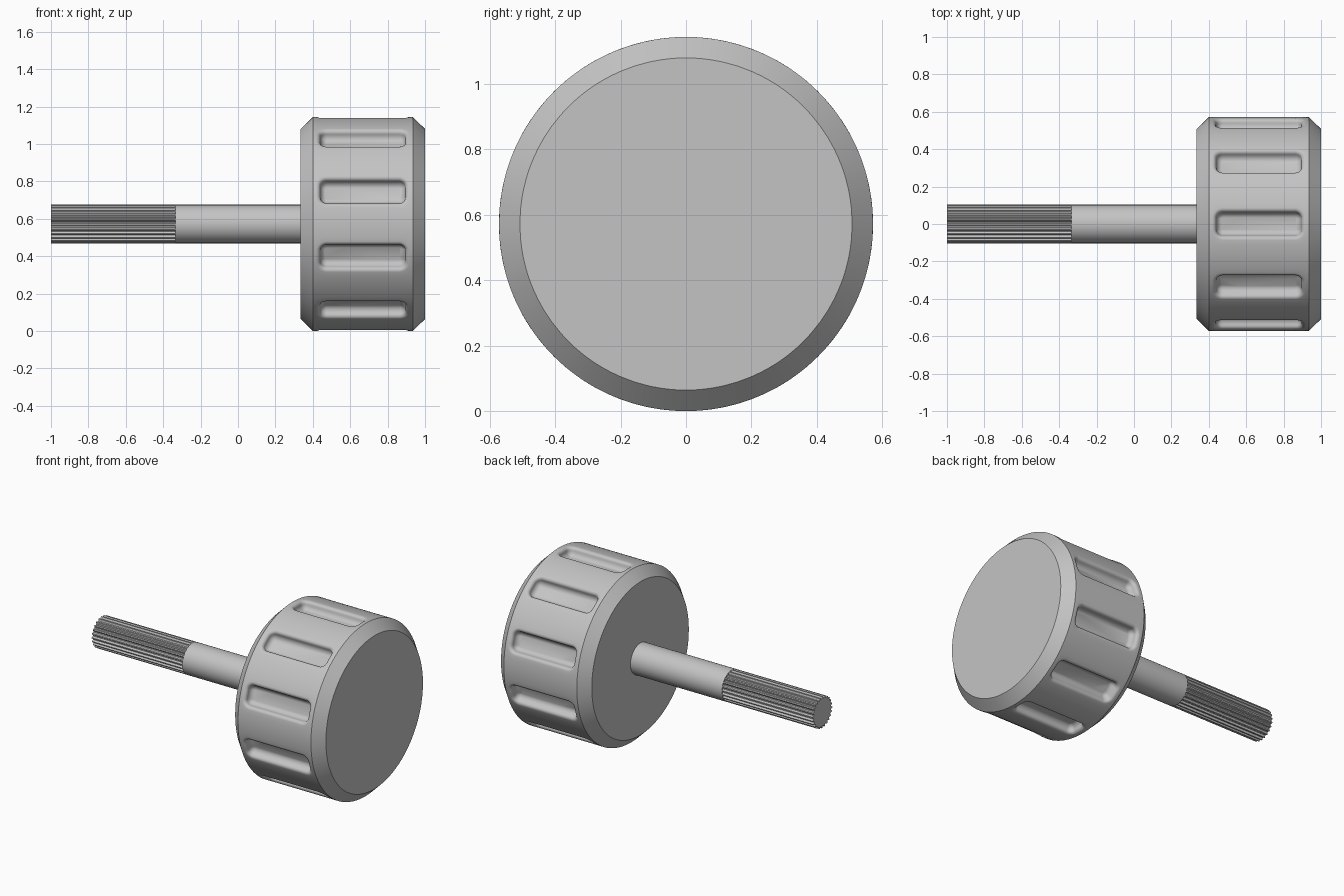
import bpy
import bmesh
from math import sin, cos, pi, radians

if "Cube" in bpy.data.objects:
    bpy.data.objects.remove(bpy.data.objects["Cube"])

RADIUS = 0.572            # knob radius, also axis height
X_IN, X_OUT = 0.40, 0.935  # cylindrical band of the knob
CHAMFER, CAP_RADIUS = 0.065, 0.508
SLOTS = 10

grey = bpy.data.materials.new("plain grey")
grey.use_nodes = True
colour = (0.55, 0.55, 0.55, 1)
grey.diffuse_color = colour
grey.node_tree.nodes["Principled BSDF"].inputs["Base Color"].default_value = colour


def finish(bm, name):
    bmesh.ops.recalc_face_normals(bm, faces=bm.faces)
    mesh = bpy.data.meshes.new(name)
    bm.to_mesh(mesh)
    bm.free()
    obj = bpy.data.objects.new(name, mesh)
    bpy.context.collection.objects.link(obj)
    mesh.materials.append(grey)
    bpy.ops.object.select_all(action='DESELECT')
    obj.select_set(True)
    bpy.context.view_layer.objects.active = obj
    bpy.ops.object.shade_smooth_by_angle(angle=radians(30))
    return obj


def on_axis(x, angle, radius):
    return (x, radius * cos(angle), RADIUS + radius * sin(angle))


def bridge(bm, a, b):
    n = len(a)
    for i in range(n):
        j = (i + 1) % n
        bm.faces.new((a[i], a[j], b[j], b[i]))


# Outline of one slot: core corner points, each with an outward direction
FLOOR, LIP = 0.035, 0.022      # fillet radii at the slot floor and at its rim
DEPTH = FLOOR + LIP
CORE_X, CORE_U = 0.2275 - FLOOR, 0.065 - FLOOR
MID_X = (X_IN + X_OUT) / 2
HALF_X, HALF_U = (X_OUT - X_IN) / 2, pi * RADIUS / SLOTS
STEPS = 8
outline = []
corners = [(1, 1), (-1, 1), (-1, -1), (1, -1)]
for k, (sx, su) in enumerate(corners):
    for s in range(STEPS + 1):
        a = pi / 2 * (k + s / STEPS)
        outline.append((sx * CORE_X, su * CORE_U, cos(a), sin(a)))
    nx, nu = corners[(k + 1) % 4]
    a = pi / 2 * (k + 1)
    for t in (0.25, 0.5, 0.75):   # points along the straight side
        outline.append(((sx + (nx - sx) * t) * CORE_X, (su + (nu - su) * t) * CORE_U, cos(a), sin(a)))

# Slot section: (offset from core, depth), from floor to rim
section = [(FLOOR * sin(t * pi / 12), DEPTH - FLOOR * (1 - cos(t * pi / 12))) for t in range(1, 7)]
section += [(FLOOR + LIP * (1 - cos(t * pi / 12)), LIP * (1 - sin(t * pi / 12))) for t in range(1, 7)]


def slot_sector(bm, centre):
    def vert(x, u, depth):
        return bm.verts.new(on_axis(MID_X + x, centre + u / RADIUS, RADIUS - depth))

    loops = []
    for off, depth in section:
        loops.append([vert(x + off * dx, u + off * du, depth) for x, u, dx, du in outline])
    # Blend from the rounded rim out to the rectangular sector edge
    rim = section[-1][0]
    for t in (0.25, 0.5, 0.75, 1):
        ring = []
        for x, u, dx, du in outline:
            m = max(abs(dx), abs(du))
            ex, eu = x + (HALF_X - CORE_X) * dx / m, u + (HALF_U - CORE_U) * du / m
            rx, ru = x + rim * dx, u + rim * du
            ring.append(vert(rx + (ex - rx) * t, ru + (eu - ru) * t, 0))
        loops.append(ring)
    for a, b in zip(loops, loops[1:]):
        bridge(bm, a, b)
    # Flat slot floor
    bm.faces.new(loops[0])


# Knob: slotted band, chamfers and end caps
bm = bmesh.new()
for i in range(SLOTS):
    slot_sector(bm, pi / 2 + i * 2 * pi / SLOTS)
bmesh.ops.remove_doubles(bm, verts=bm.verts, dist=1e-4)
rims = [e for e in bm.edges if e.is_boundary]
new = bmesh.ops.extrude_edge_only(bm, edges=rims)["geom"]
shrink = CAP_RADIUS / RADIUS
for v in (g for g in new if isinstance(g, bmesh.types.BMVert)):
    v.co.x += CHAMFER if v.co.x > MID_X else -CHAMFER
    v.co.y *= shrink
    v.co.z = RADIUS + (v.co.z - RADIUS) * shrink
bmesh.ops.holes_fill(bm, edges=[e for e in bm.edges if e.is_boundary], sides=0)
finish(bm, "knob")


def prism(name, x0, x1, radii):
    bm = bmesh.new()
    n = len(radii)
    ends = [[bm.verts.new(on_axis(x, 2 * pi * i / n, r)) for i, r in enumerate(radii)] for x in (x0, x1)]
    bridge(bm, *ends)
    for end in ends:
        bm.faces.new(end)
    return finish(bm, name)


# Plain shaft and the splined tip
SHAFT, ROOT, TEETH = 0.103, 0.091, 24
prism("shaft", -0.335, X_IN - CHAMFER, [SHAFT] * 64)
prism("splined_tip", -1, -0.335, [SHAFT, SHAFT, ROOT, ROOT] * TEETH)
